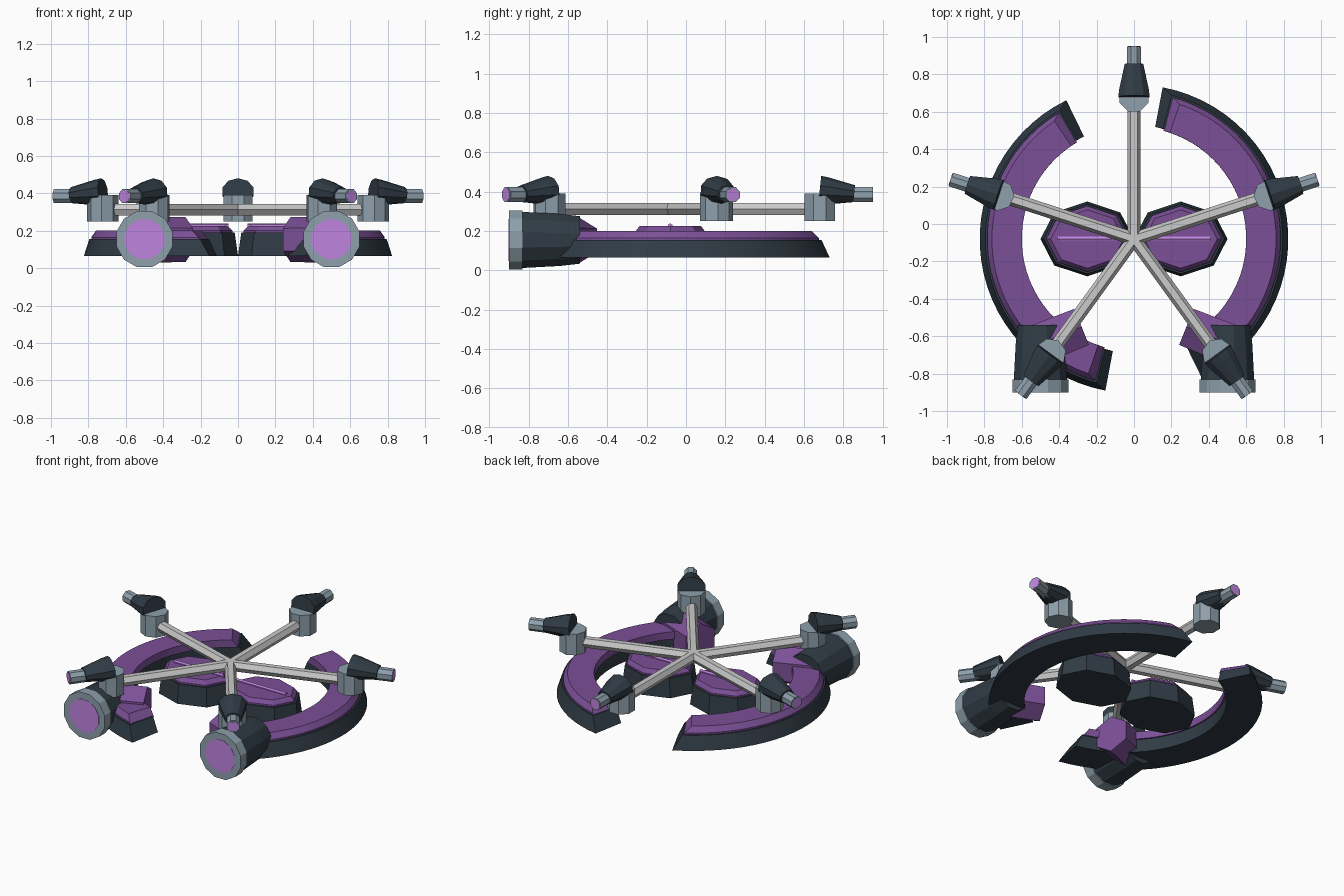
import bpy, bmesh
from math import cos, sin, pi, radians
from mathutils import Vector

if "Cube" in bpy.data.objects:
    bpy.data.objects.remove(bpy.data.objects["Cube"])

HUB_Y = -0.08

def material(name, rgb):
    m = bpy.data.materials.new(name)
    m.diffuse_color = (*rgb, 1)
    m.use_nodes = True
    m.node_tree.nodes["Principled BSDF"].inputs["Base Color"].default_value = m.diffuse_color
    return m

DARK = material("dark_slate", (0.03, 0.045, 0.06))
PURPLE = material("purple", (0.20, 0.08, 0.31))
GLOW = material("light_purple", (0.52, 0.23, 0.74))
STEEL = material("blue_steel", (0.27, 0.35, 0.41))

def loft(name, rings, mat=None):
    """Closed solid skinned through equal-length rings of points."""
    bm = bmesh.new()
    vs = [[bm.verts.new(p) for p in ring] for ring in rings]
    n = len(vs[0])
    for a, b in zip(vs, vs[1:]):
        for i in range(n):
            j = (i + 1) % n
            bm.faces.new((a[i], a[j], b[j], b[i]))
    bm.faces.new(vs[0])
    bm.faces.new(vs[-1])
    bmesh.ops.recalc_face_normals(bm, faces=bm.faces)
    me = bpy.data.meshes.new(name)
    bm.to_mesh(me)
    bm.free()
    ob = bpy.data.objects.new(name, me)
    bpy.context.collection.objects.link(ob)
    if mat:
        me.materials.append(mat)
    return ob

def tube(name, stations, sides, mat=None, start=0.5, flat=1.0):
    """Tapered prism through (point, radius) stations; start turns it in side steps."""
    pts = [Vector(p) for p, r in stations]
    d = (pts[-1] - pts[0]).normalized()
    side = Vector((1, 0, 0)) if abs(d.z) > 0.9 else d.cross(Vector((0, 0, 1))).normalized()
    up = side.cross(d)
    angles = [2 * pi * (i + start) / sides for i in range(sides)]
    return loft(name, [[p + r * (cos(a) * side + sin(a) * flat * up) for a in angles]
                       for p, (_, r) in zip(pts, stations)], mat)

def arc(name, profile, a0, a1, mat, steps=28):
    """Sweep (radius, z, end inset in degrees) about the hub."""
    rings = []
    for s in range(steps + 1):
        ring = []
        for r, z, inset in profile:
            a = radians(a0 + inset + (a1 - a0 - 2 * inset) * s / steps)
            ring.append((r * cos(a), HUB_Y + r * sin(a), z))
        rings.append(ring)
    ob = loft(name, rings, mat)
    for ob_ in bpy.context.selected_objects:
        ob_.select_set(False)
    ob.select_set(True)
    bpy.context.view_layer.objects.active = ob
    bpy.ops.object.shade_smooth_by_angle(angle=radians(15))

# Two curved hull arcs with purple deck, opposite each other about the hub
for label, a0 in (("right", -64), ("left", 116)):
    arc(label + "_arc_hull", [(0.825, 0.065, 0), (0.795, 0.155, 4), (0.61, 0.155, 4), (0.61, 0.065, 0)],
        a0, a0 + 143.3, DARK)
    arc(label + "_arc_deck", [(0.785, 0.15, 4.5), (0.785, 0.165, 5), (0.76, 0.2, 8), (0.6, 0.2, 8), (0.6, 0.15, 4.5)],
        a0, a0 + 143.3, PURPLE)

# Five spokes, each ending in a mount and an outward-pointing emitter
for i in range(5):
    a = radians(90 + 72 * i)
    def at(dist, z):
        return (dist * cos(a), HUB_Y + dist * sin(a), z)
    tube(f"spoke_{i}", [(at(0, 0.313), 0.035), (at(0.74, 0.313), 0.035)], 6, start=0)
    tube(f"mount_{i}", [(at(0.76, 0.25), 0.084), (at(0.76, 0.39), 0.084)], 8, STEEL,
         start=(a / (2 * pi) * 8 + 0.5) % 1)
    tube(f"emitter_body_{i}", [(at(0.76, 0.408), 0.088), (at(0.80, 0.404), 0.083), (at(0.935, 0.39), 0.052)],
         10, DARK, flat=0.83)
    tube(f"emitter_tip_{i}", [(at(0.90, 0.385), 0.041), (at(1.03, 0.385), 0.041)], 8, STEEL)
    tube(f"emitter_lens_{i}", [(at(1.02, 0.385), 0.034), (at(1.032, 0.385), 0.034)], 8, GLOW)

for label, s in (("right", 1), ("left", -1)):
    # Octagonal inner pads with purple top and a light strip
    def octagon(k, z):
        return [(s * 0.25 + 0.25 * k * cos(i * pi / 4), HUB_Y + 0.2 * k * sin(i * pi / 4), z)
                for i in range(8)]
    loft(label + "_pad_base", [octagon(1, 0.065), octagon(0.93, 0.19)], DARK)
    loft(label + "_pad_top", [octagon(0.88, 0.18), octagon(0.88, 0.2), octagon(0.78, 0.226)], PURPLE)
    tube(label + "_pad_strip", [((s * 0.05, HUB_Y, 0.225), 0.014), ((s * 0.41, HUB_Y, 0.225), 0.014)], 6, GLOW)

    # Front thrusters: tapered body, collar, glowing disc and purple joint
    def th(y):
        return (s * 0.5, y, 0.155)
    tube(label + "_thruster_body", [(th(-0.54), 0.125), (th(-0.64), 0.137), (th(-0.84), 0.148)], 12, DARK)
    tube(label + "_thruster_collar", [(th(-0.832), 0.155), (th(-0.9), 0.155)], 12, STEEL)
    tube(label + "_thruster_glow", [(th(-0.89), 0.11), (th(-0.902), 0.11)], 12, GLOW)
    tube(label + "_thruster_joint", [((s * 0.53, -0.65, 0.153), 0.125), ((s * 0.28, -0.55, 0.153), 0.12)], 6, PURPLE)
